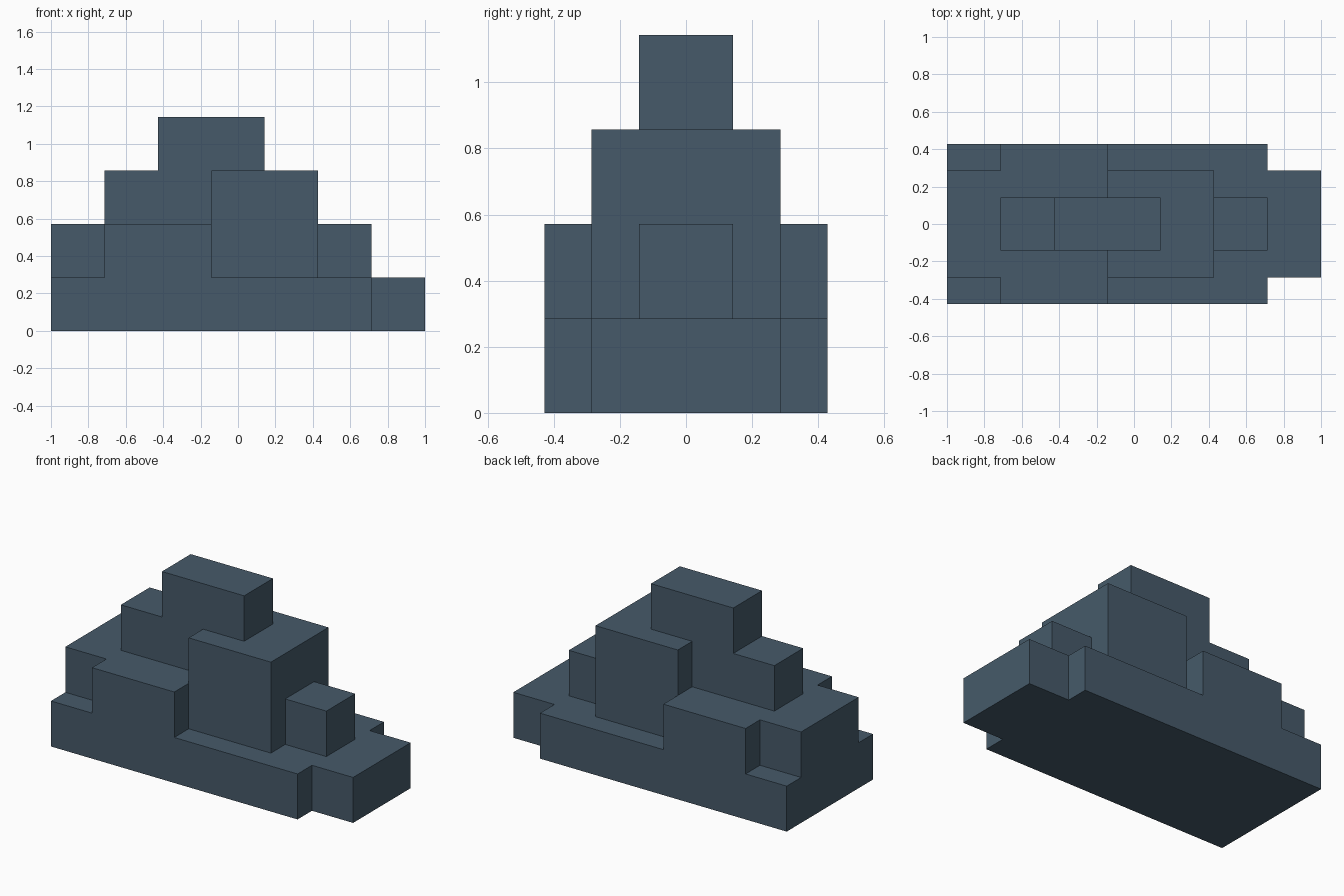
import bpy, bmesh, math
from mathutils import Vector

if "Cube" in bpy.data.objects:
    bpy.data.objects.remove(bpy.data.objects["Cube"])

H = 1 / 7          # half a block; one block is 2/7

# Blocks in half-block units: x start, x end, half width in y, layer
BLOCKS = [
    (-7, 5, 3, 0), (5, 7, 2, 0),                               # base and its front tongue
    (-7, -5, 2, 1), (-5, -1, 3, 1), (-1, 3, 2, 1), (3, 5, 1, 1),  # second tier
    (-5, -1, 1, 2), (-1, 3, 2, 2),                             # third tier
    (-3, 1, 1, 3),                                             # top block
]

# Fill a cell grid so that touching blocks join into one clean shell
cells = {(x, y, z)
         for x0, x1, w, layer in BLOCKS
         for x in range(x0, x1)
         for y in range(-w, w)
         for z in (2 * layer, 2 * layer + 1)}

bm = bmesh.new()
verts = {}


def vert(p):
    key = tuple(round(c) for c in p)
    if key not in verts:
        verts[key] = bm.verts.new(Vector(key) * H)
    return verts[key]


# Outer faces only
for cell in sorted(cells):
    for axis in range(3):
        for sign in (-1, 1):
            n = Vector((0, 0, 0))
            n[axis] = sign
            c = Vector(cell)
            if tuple(int(v) for v in c + n) in cells:
                continue
            a = Vector((0, 0, 0))
            a[(axis + 1) % 3] = 0.5
            b = n.cross(a)
            mid = c + Vector((0.5, 0.5, 0.5)) + n * 0.5
            bm.faces.new([vert(mid + s * a + t * b)
                          for s, t in ((-1, -1), (1, -1), (1, 1), (-1, 1))])

# Merge coplanar cells into large flat faces
bmesh.ops.dissolve_limit(bm, angle_limit=math.radians(1),
                         verts=bm.verts[:], edges=bm.edges[:])
bmesh.ops.recalc_face_normals(bm, faces=bm.faces[:])

mesh = bpy.data.meshes.new("stacked_blocks")
bm.to_mesh(mesh)
bm.free()

slate = bpy.data.materials.new("slate blue")
slate.diffuse_color = (0.061, 0.102, 0.144, 1)
slate.use_nodes = True
slate.node_tree.nodes["Principled BSDF"].inputs["Base Color"].default_value = slate.diffuse_color
mesh.materials.append(slate)

obj = bpy.data.objects.new("stacked_blocks", mesh)
bpy.context.collection.objects.link(obj)
